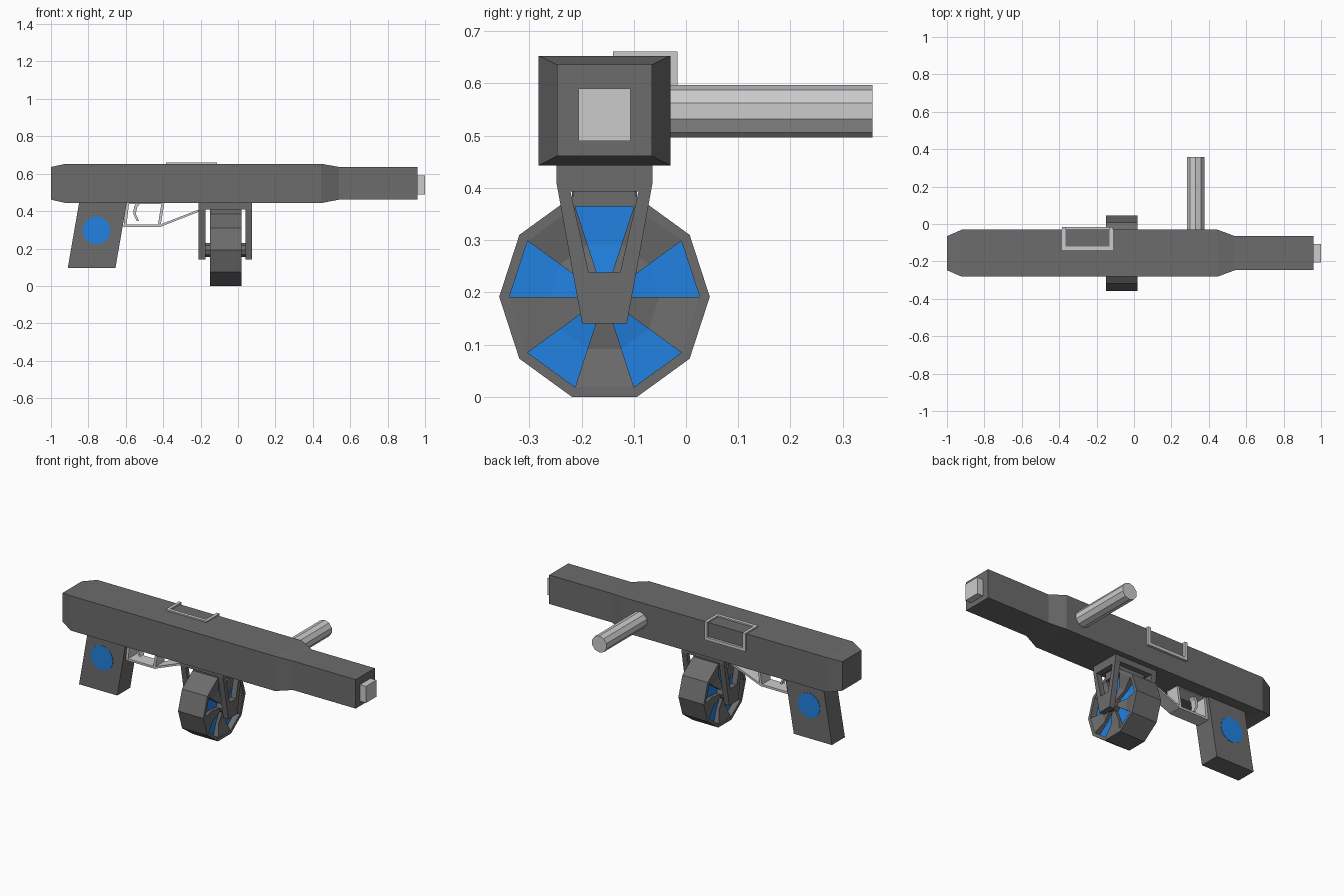
import bpy, bmesh, math

if "Cube" in bpy.data.objects:
    bpy.data.objects.remove(bpy.data.objects["Cube"])

YC = -0.156              # centre plane of the body
DX, DZ = -0.066, 0.1917  # drum centre


def material(name, r, g, b):
    m = bpy.data.materials.new(name)
    m.diffuse_color = (r, g, b, 1)
    m.use_nodes = True
    m.node_tree.nodes["Principled BSDF"].inputs["Base Color"].default_value = m.diffuse_color
    return m


BLUE = material("blue", 0.015, 0.22, 0.75)
DARK = material("dark_grey", 0.15, 0.15, 0.15)


def finish(name, bm, mat):
    bmesh.ops.remove_doubles(bm, verts=bm.verts[:], dist=1e-5)
    bmesh.ops.recalc_face_normals(bm, faces=bm.faces[:])
    me = bpy.data.meshes.new(name)
    bm.to_mesh(me)
    bm.free()
    if mat:
        me.materials.append(mat)
    ob = bpy.data.objects.new(name, me)
    bpy.context.collection.objects.link(ob)
    return ob


def place(axis, u, v, d):
    return {'x': (d, u, v), 'y': (u, d, v), 'z': (u, v, d)}[axis]


def loft(name, sections, mat=None, caps=True):
    """Join equal-length rings of points into a skin."""
    bm = bmesh.new()
    rings = [[bm.verts.new(p) for p in s] for s in sections]
    n = len(rings[0])
    for a, b in zip(rings, rings[1:]):
        for i in range(n):
            j = (i + 1) % n
            bm.faces.new((a[i], a[j], b[j], b[i]))
    if caps:
        bm.faces.new(rings[0])
        bm.faces.new(rings[-1])
    return finish(name, bm, mat)


def prism(name, axis, pts, lo, hi, mat=None):
    return loft(name, [[place(axis, u, v, d) for u, v in pts] for d in (lo, hi)], mat)


def frame(name, axis, outer, inner, lo, hi, mat=None):
    """Extruded outline with a matching hole."""
    secs = [(outer, lo), (outer, hi), (inner, hi), (inner, lo), (outer, lo)]
    return loft(name, [[place(axis, u, v, d) for u, v in p] for p, d in secs], mat, False)


def rect(u0, u1, v0, v1):
    return [(u0, v0), (u1, v0), (u1, v1), (u0, v1)]


def ngon(cu, cv, r, n, start=0.0):
    return [(cu + r * math.cos(start + i * math.tau / n),
             cv + r * math.sin(start + i * math.tau / n)) for i in range(n)]


# body: square tube with tapered rear and narrower barrel
big, small = (0.126, 0.443, 0.653), (0.091, 0.461, 0.636)
stations = [(-1.0, small), (-0.92, big), (0.445, big), (0.54, small), (0.96, small)]
loft("body", [[place('x', u, v, x) for u, v in rect(YC - h, YC + h, z0, z1)]
              for x, (h, z0, z1) in stations], DARK)
prism("muzzle", 'x', rect(YC - 0.05, YC + 0.05, 0.49, 0.59), 0.95, 1.0)

# side handle
prism("side_handle", 'y', ngon(0.33, 0.547, 0.05, 10, math.pi / 2), -0.08, 0.357)

# grip with a round blue inlay on both sides
prism("grip", 'y', [(-0.91, 0.097), (-0.655, 0.097), (-0.593, 0.455), (-0.848, 0.455)],
      YC - 0.062, YC + 0.062, DARK)
for side, s in (("front", -1), ("back", 1)):
    prism("grip_inlay_" + side, 'y', ngon(-0.757, 0.297, 0.074, 28),
          YC + s * 0.055, YC + s * 0.064, BLUE)

# trigger guard, its front brace and the trigger
frame("trigger_guard", 'y',
      [(-0.612, 0.314), (-0.415, 0.314), (-0.393, 0.45), (-0.60, 0.45)],
      [(-0.596, 0.327), (-0.428, 0.327), (-0.41, 0.438), (-0.583, 0.438)],
      YC - 0.042, YC + 0.042)
prism("guard_brace", 'y', [(-0.42, 0.314), (-0.205, 0.398), (-0.205, 0.41), (-0.42, 0.327)],
      YC - 0.042, YC + 0.042)
prism("trigger", 'y', [(-0.515, 0.45), (-0.54, 0.42), (-0.546, 0.385), (-0.53, 0.348),
                       (-0.542, 0.348), (-0.56, 0.385), (-0.556, 0.425), (-0.54, 0.45)],
      YC - 0.018, YC + 0.018)

# port frame wrapped over the top back edge
top_u = [(-0.385, -0.016), (-0.385, -0.14), (-0.112, -0.14), (-0.112, -0.016),
         (-0.13, -0.016), (-0.13, -0.12), (-0.367, -0.12), (-0.367, -0.016)]
prism("port_frame_top", 'z', top_u, 0.645, 0.661)
side_u = [(-0.385, 0.661), (-0.385, 0.55), (-0.112, 0.55), (-0.112, 0.661),
          (-0.13, 0.661), (-0.13, 0.568), (-0.367, 0.568), (-0.367, 0.661)]
prism("port_frame_side", 'y', side_u, -0.036, -0.016)

# drum: ten-sided rim, recessed blue core, five dished spokes
frame("drum_rim", 'x', ngon(YC, DZ, 0.2015, 10), ngon(YC, DZ, 0.182, 10),
      DX - 0.085, DX + 0.085, DARK)
core = [(-0.06, 0.03), (-0.05, 0.105), (-0.05, 0.184), (0.05, 0.184), (0.05, 0.105), (0.06, 0.03)]
loft("drum_core", [[place('x', u, v, DX + o) for u, v in ngon(YC, DZ, r, 10)]
                   for o, r in core], BLUE)
for k in range(5):
    sections = []
    for r, o in ((0.03, 0.08), (0.105, 0.068), (0.183, 0.084)):
        pts = ngon(YC, DZ, r, 10)
        a, b = pts[2 * k + 1], pts[(2 * k + 2) % 10]
        sections.append([(DX + s * o, *p) for s, p in ((-1, a), (1, a), (1, b), (-1, b))])
    loft("drum_spoke_%d" % (k + 1), sections, DARK)
prism("drum_axle", 'x', ngon(YC, DZ, 0.04, 10), -0.2, 0.065, DARK)
prism("drum_neck", 'x', rect(YC - 0.06, YC + 0.06, 0.375, 0.42), DX - 0.084, DX + 0.084, DARK)

# hanger: plate and two tapered open arms
prism("hanger_plate", 'z', rect(-0.21, 0.075, YC - 0.092, YC + 0.092), 0.408, 0.45, DARK)
for side, x in (("rear", -0.21), ("front", 0.04)):
    frame("hanger_arm_" + side, 'x',
          [(YC - 0.043, 0.141), (YC + 0.043, 0.141), (YC + 0.092, 0.41), (YC - 0.092, 0.41)],
          [(YC - 0.03, 0.238), (YC + 0.03, 0.238), (YC + 0.065, 0.393), (YC - 0.065, 0.393)],
          x, x + 0.035, DARK)
